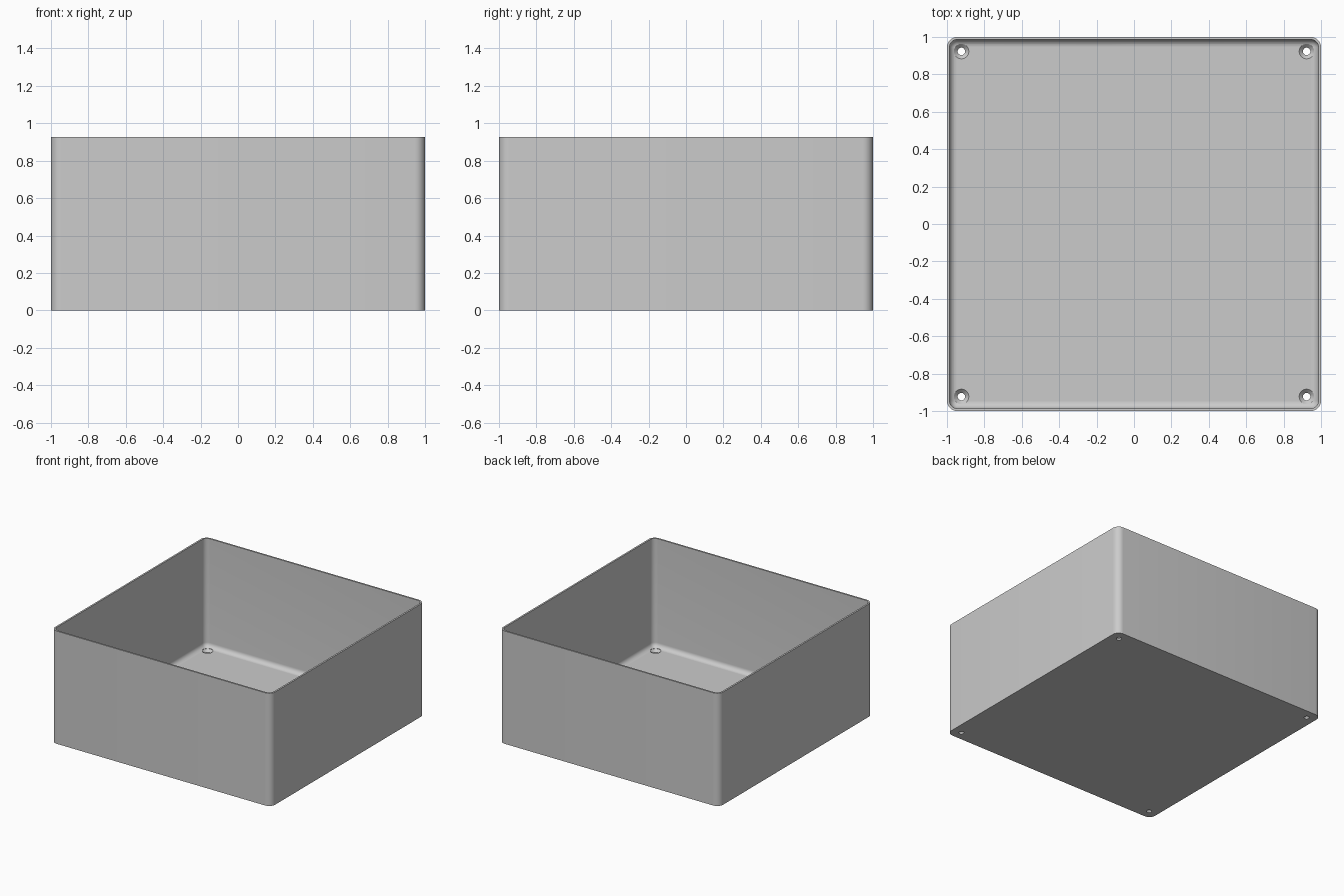
import bpy, bmesh, math

cube = bpy.data.objects.get("Cube")
if cube:
    bpy.data.objects.remove(cube, do_unlink=True)

HEIGHT, WALL, FLOOR = 0.926, 0.014, 0.035
CORNER, FILLET = 0.055, 0.038
HOLE_POS, HOLE_R, SINK_R = 0.923, 0.02, 0.04
ARC = 8

grey = bpy.data.materials.new("plain grey")
grey.use_nodes = True
colour = (0.6, 0.6, 0.6, 1)
grey.diffuse_color = colour
grey.node_tree.nodes["Principled BSDF"].inputs["Base Color"].default_value = colour


def ring(bm, inset, z):
    """Rounded square, inset from the outer wall, at height z."""
    radius, verts = CORNER - inset, []
    centre = 1 - CORNER
    for k, (sx, sy) in enumerate([(1, 1), (-1, 1), (-1, -1), (1, -1)]):
        for i in range(ARC + 1):
            a = math.pi / 2 * (k + i / ARC)
            verts.append(bm.verts.new((sx * centre + radius * math.cos(a),
                                       sy * centre + radius * math.sin(a), z)))
    return verts


def lathe_stack(name, rings_of, levels):
    """Skin a stack of rings and cap both ends."""
    bm = bmesh.new()
    rings = [rings_of(bm, *level) for level in levels]
    for a, b in zip(rings, rings[1:]):
        n = len(a)
        for i in range(n):
            bm.faces.new((a[i], a[(i + 1) % n], b[(i + 1) % n], b[i]))
    bm.faces.new(rings[0][::-1])
    bm.faces.new(rings[-1])
    bmesh.ops.recalc_face_normals(bm, faces=bm.faces)
    mesh = bpy.data.meshes.new(name)
    bm.to_mesh(mesh)
    bm.free()
    mesh.materials.append(grey)
    obj = bpy.data.objects.new(name, mesh)
    bpy.context.collection.objects.link(obj)
    return obj


def circle(bm, radius, z):
    return [bm.verts.new((radius * math.cos(math.tau * i / 32),
                          radius * math.sin(math.tau * i / 32), z)) for i in range(32)]


# Open box: outer wall, rim, inner wall, rounded fillet into the floor
levels = [(0, 0), (0, HEIGHT), (WALL, HEIGHT)]
for i in range(ARC + 1):
    a = math.pi / 2 * i / ARC
    levels.append((WALL + FILLET * (1 - math.cos(a)), FLOOR + FILLET * (1 - math.sin(a))))
box = lathe_stack("open_box", ring, levels)

# Countersunk screw holes in the four floor corners
sink_bottom = FLOOR - (SINK_R - HOLE_R)
profile = [(HOLE_R, -0.05), (HOLE_R, sink_bottom), (SINK_R, FLOOR), (SINK_R, FLOOR + 0.05)]
for sx in (-1, 1):
    for sy in (-1, 1):
        cutter = lathe_stack("screw_hole_cutter", circle, profile)
        cutter.location = (sx * HOLE_POS, sy * HOLE_POS, 0)
        cutter.hide_render = True
        cut = box.modifiers.new("screw hole", "BOOLEAN")
        cut.operation, cut.solver, cut.object = "DIFFERENCE", "EXACT", cutter
        bpy.context.view_layer.objects.active = box
        bpy.ops.object.modifier_apply(modifier=cut.name)
        bpy.data.objects.remove(cutter, do_unlink=True)

# Smooth the rounded corners and keep the rim and base crisp
bpy.ops.object.select_all(action="DESELECT")
box.select_set(True)
bpy.context.view_layer.objects.active = box
bpy.ops.object.shade_smooth_by_angle(angle=math.radians(30))
